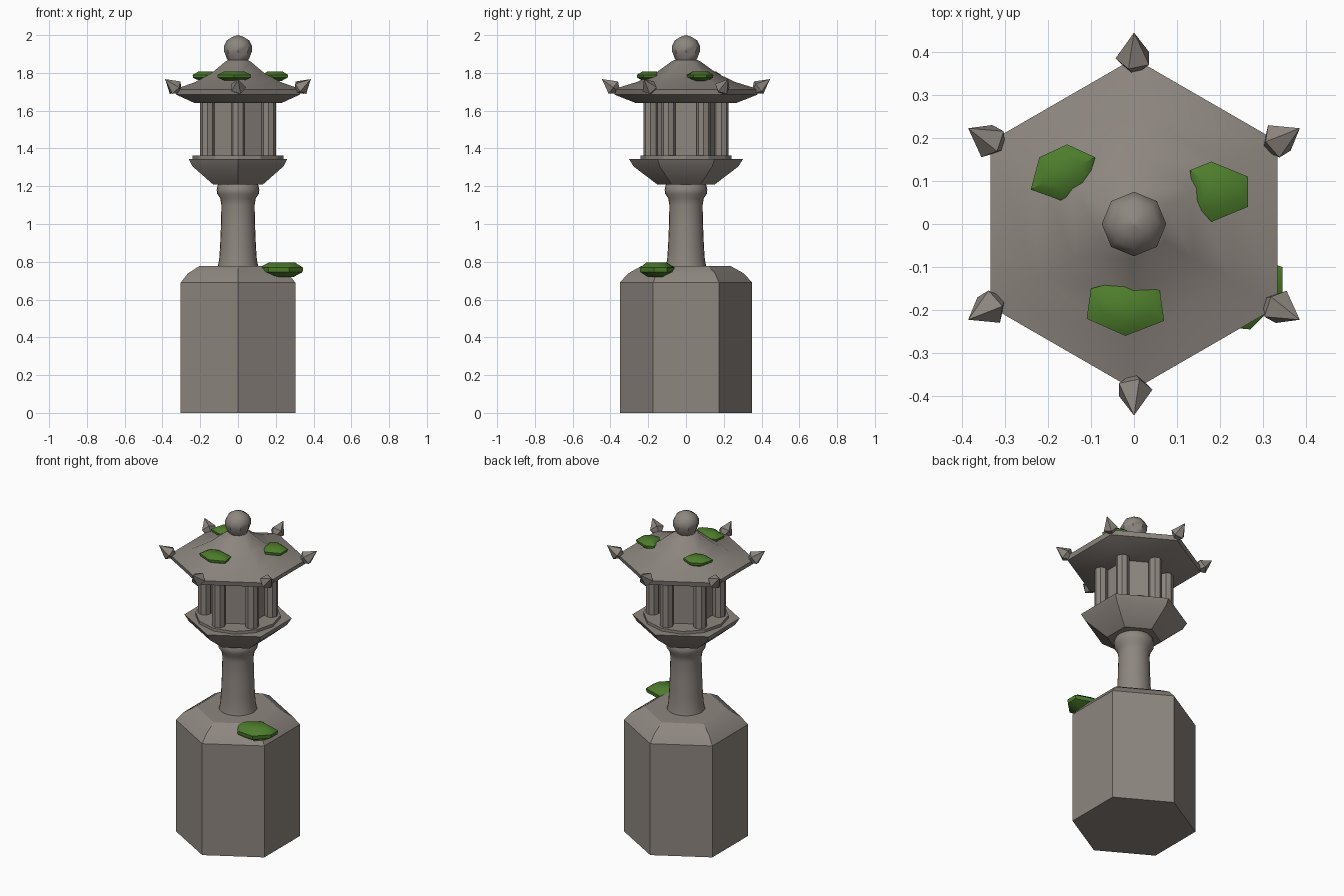
import bpy, bmesh
from math import sin, cos, pi, radians
from mathutils import Vector, Matrix

cube = bpy.data.objects.get("Cube")
if cube:
    bpy.data.objects.remove(cube, do_unlink=True)


def make_material(name, rgb):
    mat = bpy.data.materials.new(name)
    mat.use_nodes = True
    mat.diffuse_color = (*rgb, 1)
    mat.node_tree.nodes["Principled BSDF"].inputs["Base Color"].default_value = (*rgb, 1)
    return mat


stone = make_material("weathered stone", (0.27, 0.24, 0.215))
moss = make_material("green moss", (0.075, 0.205, 0.025))


def finish(name, bm, mat, angle=30):
    bmesh.ops.remove_doubles(bm, verts=bm.verts, dist=0.0001)
    bmesh.ops.recalc_face_normals(bm, faces=bm.faces)
    mesh = bpy.data.meshes.new(name)
    bm.to_mesh(mesh)
    bm.free()
    mesh.materials.append(mat)
    obj = bpy.data.objects.new(name, mesh)
    bpy.context.collection.objects.link(obj)
    bpy.ops.object.select_all(action="DESELECT")
    obj.select_set(True)
    bpy.context.view_layer.objects.active = obj
    bpy.ops.object.shade_smooth_by_angle(angle=radians(angle))
    return obj


def loft(bm, rings):
    """Skin a stack of equal-length rings and cap both ends."""
    loops = [[bm.verts.new(p) for p in ring] for ring in rings]
    for a, b in zip(loops, loops[1:]):
        for i in range(len(a)):
            j = (i + 1) % len(a)
            bm.faces.new((a[i], a[j], b[j], b[i]))
    bm.faces.new(loops[0][::-1])
    bm.faces.new(loops[-1])


def turned(name, profile, sides, angle=30):
    """Spin a (radius, height) profile; a corner always points to the front."""
    bm = bmesh.new()
    angles = [2 * pi * i / sides - pi / 2 for i in range(sides)]
    loft(bm, [[(r * cos(a), r * sin(a), z) for a in angles] for r, z in profile])
    return finish(name, bm, stone, angle)


# Pedestal, shaft and lantern platform
turned("pedestal", [(0.35, 0), (0.35, 0.69), (0.307, 0.738), (0.235, 0.778)], 6)
turned("shaft", [(0.108, 0.77), (0.1, 0.81), (0.095, 0.88), (0.09, 1.0), (0.088, 1.1),
                 (0.094, 1.135), (0.11, 1.16), (0.113, 1.18), (0.108, 1.205), (0.1, 1.215)], 24, 40)
turned("platform", [(0.153, 1.21), (0.278, 1.305), (0.302, 1.345)], 6)
turned("platform_step", [(0.24, 1.34), (0.24, 1.362)], 12, 20)

# Light chamber and its corner pillars
turned("light_chamber", [(0.155, 1.355), (0.155, 1.65)], 6)
corners = [radians(60 * k - 90) for k in range(6)]
for k, a in enumerate(corners):
    pillar = turned(f"pillar_{k + 1}", [(0.038, 1.355), (0.038, 1.65)], 8)
    pillar.location = (0.187 * cos(a), 0.187 * sin(a), 0)

# Roof with a concave slope, and the finial on its peak
turned("roof", [(0.265, 1.64), (0.378, 1.685), (0.385, 1.713), (0.26, 1.752), (0.16, 1.8),
                (0.08, 1.858), (0.062, 1.868)], 6, 35)
turned("finial", [(0.05, 1.86), (0.06, 1.878), (0.074, 1.915), (0.075, 1.942),
                  (0.058, 1.973), (0.03, 1.99), (0.0002, 2.0)], 8, 40)

# Upturned spindle horns on the eave corners
for k, a in enumerate(corners):
    bm = bmesh.new()
    axis = Vector((0.8, 0, 0.6))
    across = Vector((-0.6, 0, 0.8))
    centre = Vector((0.385, 0, 1.722))
    belt = []
    for i in range(5):
        t = 2 * pi * i / 5 + 0.3
        belt.append(bm.verts.new(centre + 0.043 * (cos(t) * across + sin(t) * Vector((0, 1, 0)))))
    tip = bm.verts.new(centre + 0.075 * axis)
    root = bm.verts.new(centre - 0.05 * axis)
    for i in range(5):
        j = (i + 1) % 5
        bm.faces.new((belt[i], belt[j], tip))
        bm.faces.new((belt[j], belt[i], root))
    bmesh.ops.rotate(bm, verts=bm.verts, cent=(0, 0, 0), matrix=Matrix.Rotation(a, 3, "Z"))
    finish(f"eave_horn_{k + 1}", bm, stone)


# Moss pads: irregular outlines, bulging at the waist
def moss_pad(name, outline, z, half):
    cx = sum(p[0] for p in outline) / len(outline)
    cy = sum(p[1] for p in outline) / len(outline)
    bm = bmesh.new()
    loft(bm, [[(cx + (x - cx) * s, cy + (y - cy) * s, z + h * half) for x, y in outline]
              for s, h in ((0.5, -1), (0.97, -0.3), (1, 0.3), (0.6, 1))])
    finish(name, bm, moss, 40)


moss_pad("roof_moss_front", [(-0.11, -0.22), (-0.02, -0.26), (0.07, -0.225),
                             (0.06, -0.155), (-0.02, -0.13), (-0.1, -0.15)], 1.782, 0.025)
moss_pad("roof_moss_right", [(-0.24, 0.08), (-0.17, 0.055), (-0.11, 0.09),
                             (-0.09, 0.155), (-0.155, 0.185), (-0.22, 0.155)], 1.782, 0.025)
moss_pad("roof_moss_left", [(0.18, 0.005), (0.265, 0.04), (0.265, 0.11),
                            (0.18, 0.145), (0.13, 0.125), (0.14, 0.05)], 1.782, 0.025)
moss_pad("pedestal_moss", [(0.11, -0.15), (0.16, -0.235), (0.27, -0.245),
                           (0.345, -0.17), (0.345, -0.1), (0.22, -0.06)], 0.757, 0.038)
